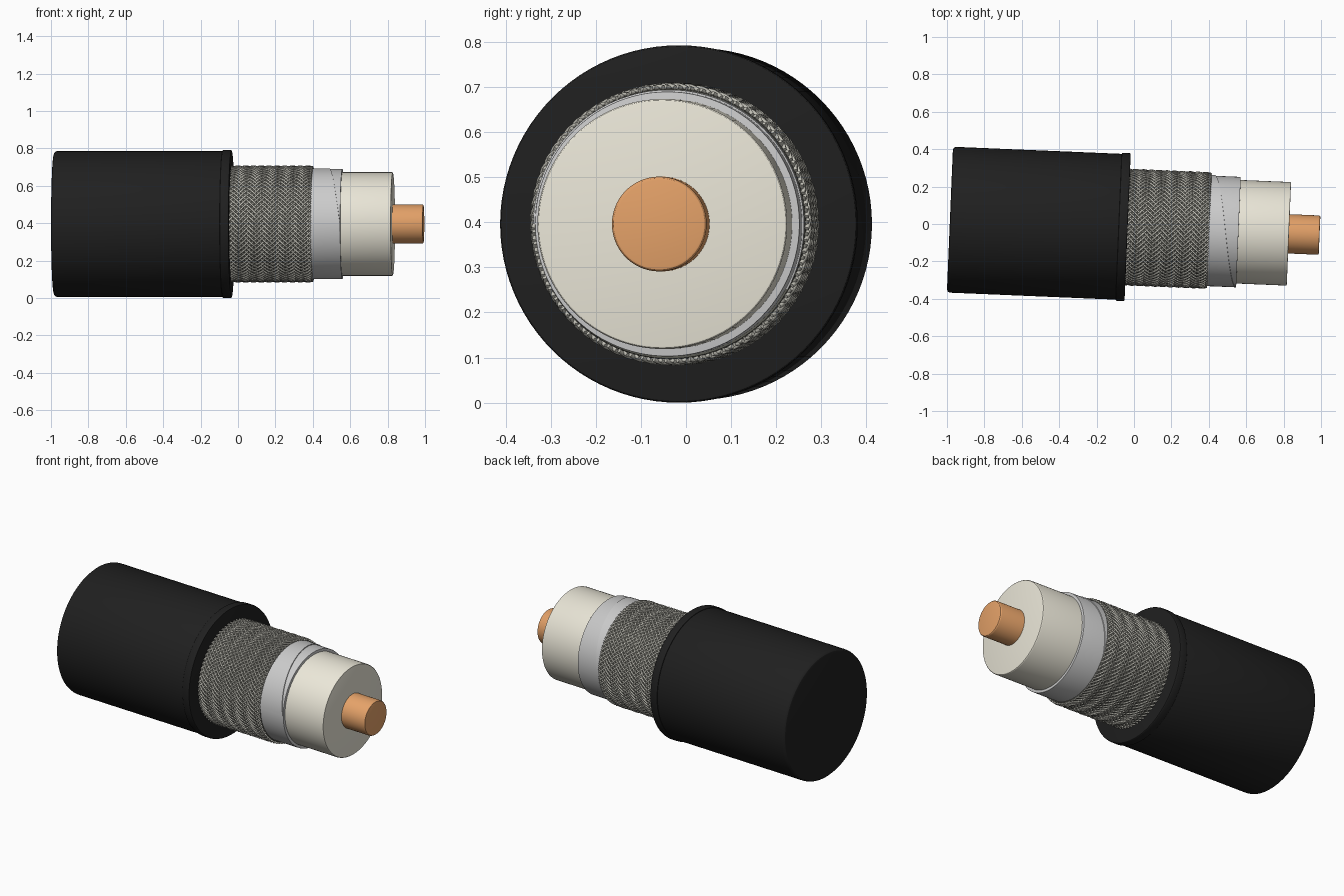
import bpy, bmesh, math

if "Cube" in bpy.data.objects:
    bpy.data.objects.remove(bpy.data.objects["Cube"])

LOC = (0, -0.018, 0.396)
ROT = (0, 0, math.radians(-2.4))


def material(name, rgb):
    m = bpy.data.materials.new(name)
    m.diffuse_color = (*rgb, 1)
    m.use_nodes = True
    m.node_tree.nodes["Principled BSDF"].inputs["Base Color"].default_value = m.diffuse_color
    return m


BLACK = material("black_rubber", (0.014, 0.014, 0.014))
WIRE = material("tinned_wire", (0.55, 0.54, 0.48))
DARK = material("braid_shadow", (0.12, 0.12, 0.10))
FOIL = material("foil", (0.72, 0.73, 0.72))
CREAM = material("cream_plastic", (0.83, 0.80, 0.69))
COPPER = material("copper", (0.78, 0.36, 0.14))


def place(name, data, mat):
    ob = bpy.data.objects.new(name, data)
    bpy.context.collection.objects.link(ob)
    data.materials.append(mat)
    ob.location, ob.rotation_euler = LOC, ROT
    return ob


def smooth(ob):
    bpy.ops.object.select_all(action='DESELECT')
    ob.select_set(True)
    bpy.context.view_layer.objects.active = ob
    bpy.ops.object.shade_smooth_by_angle(angle=math.radians(30))


def ring_point(t, r, a):
    return (t, r * math.cos(a), r * math.sin(a))


def lathe(name, profile, mat, sides=96):
    """Closed solid from (axis position, radius) points, turned about x."""
    bm = bmesh.new()
    rings = [[bm.verts.new(ring_point(t, r, 2 * math.pi * i / sides))
              for i in range(sides)] for t, r in profile]
    for a, b in zip(rings, rings[1:]):
        for i in range(sides):
            j = (i + 1) % sides
            bm.faces.new((a[i], a[j], b[j], b[i]))
    bm.faces.new(rings[0])
    bm.faces.new(rings[-1])
    bmesh.ops.recalc_face_normals(bm, faces=bm.faces)
    me = bpy.data.meshes.new(name)
    bm.to_mesh(me)
    bm.free()
    smooth(place(name, me, mat))


def rod(name, t0, t1, r, mat, c0=0.004, c1=0.004):
    """Cylinder with a rounded edge at each end."""
    arc = [math.radians(a) for a in (0, 30, 60, 90)]
    left = [(t0 + c0 * (1 - math.sin(a)), r - c0 * (1 - math.cos(a))) for a in reversed(arc)]
    right = [(t1 - c1 * (1 - math.sin(a)), r - c1 * (1 - math.cos(a))) for a in arc]
    lathe(name, left + right, mat)


# Concentric layers, from the outside in
rod("outer_jacket", -0.985, -0.045, 0.39, BLACK, c0=0.018)
rod("jacket_lip", -0.082, -0.034, 0.396, BLACK, 0.006, 0.006)
rod("braid_base", -0.10, 0.398, 0.300, DARK)
rod("foil_shield", -0.10, 0.559, 0.2935, FOIL, c1=0.001)
rod("inner_insulation", -0.10, 0.829, 0.277, CREAM, c1=0.006)
rod("centre_conductor", -0.10, 0.993, 0.105, COPPER, c1=0.008)

# Foil overlap with its spiral seam
bm = bmesh.new()
rows = []
for i in range(81):
    a = math.pi * (-0.2 + 1.2 * i / 80)
    seam = 0.42 + 0.138 * a / math.pi
    rows.append([bm.verts.new(ring_point(t, r, a)) for t, r in
                 ((0.37, 0.2975), (seam, 0.2975), (seam + 0.001, 0.292))])
for p, q in zip(rows, rows[1:]):
    for k in range(2):
        bm.faces.new((p[k], q[k], q[k + 1], p[k + 1]))
bmesh.ops.recalc_face_normals(bm, faces=bm.faces)
me = bpy.data.meshes.new("foil_overlap")
bm.to_mesh(me)
bm.free()
smooth(place("foil_overlap", me, FOIL))

# Woven braid: carriers of three wires crossing over and under each other
CARRIERS, PITCH, STEPS = 24, 2.0, 42
k = 2 * math.pi / PITCH
cu = bpy.data.curves.new("braid_wires", 'CURVE')
cu.dimensions = '3D'
cu.bevel_depth = 0.0055
cu.bevel_resolution = 0
cu.use_fill_caps = True
for way in (1, -1):
    for n in range(CARRIERS * 3):
        start = 2 * math.pi * n / (CARRIERS * 3)
        sp = cu.splines.new('POLY')
        sp.points.add(STEPS)
        for s, pt in enumerate(sp.points):
            t = -0.045 + 0.445 * s / STEPS
            r = 0.304 + way * 0.004 * math.cos(CARRIERS * k * t)
            pt.co = (*ring_point(t, r, start + way * k * t), 1)
place("braid_wires", cu, WIRE)
